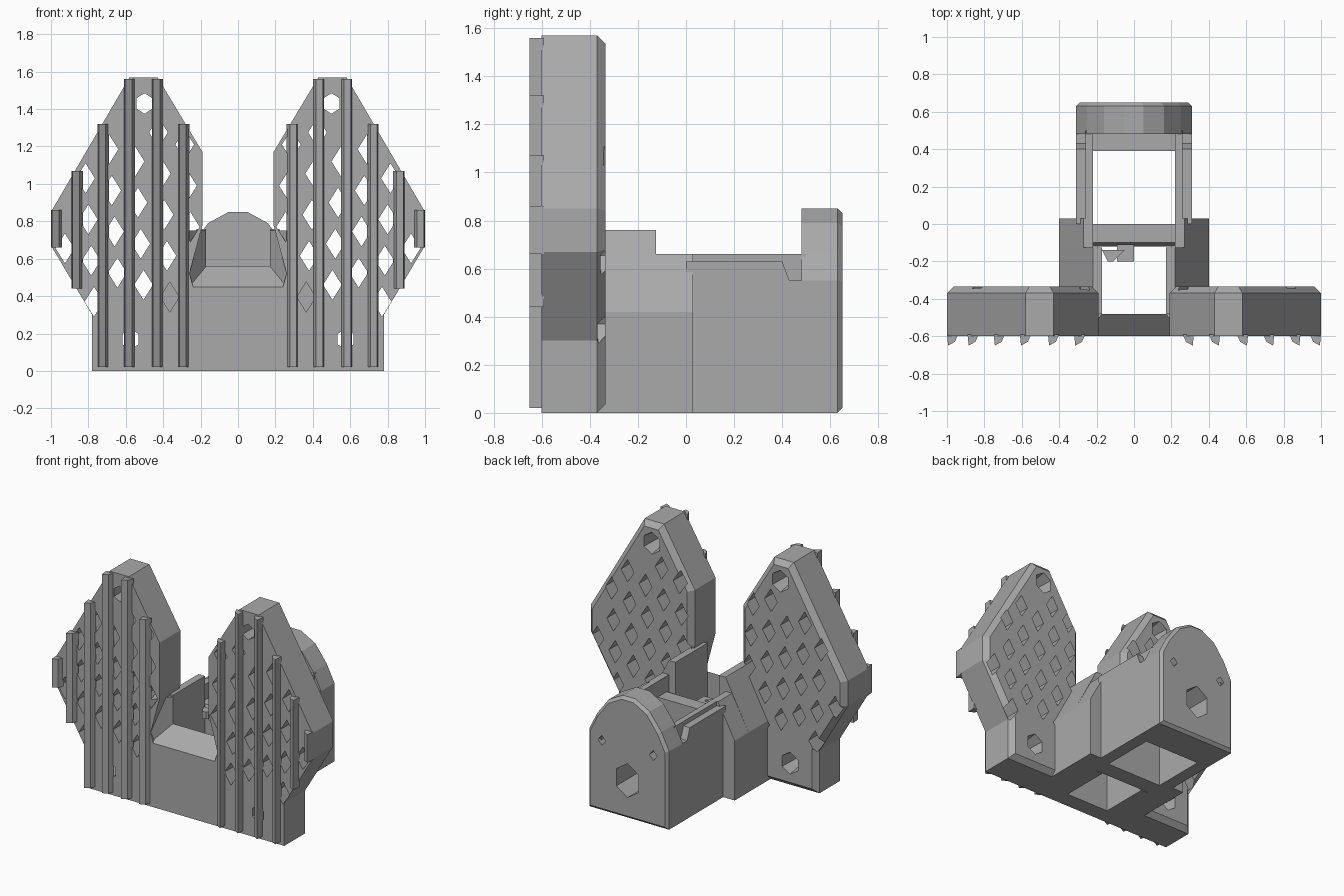
import bpy, bmesh, math
from mathutils import Vector

cube = bpy.data.objects.get("Cube")
if cube:
    bpy.data.objects.remove(cube)

grey = bpy.data.materials.new("plain_grey")
grey.use_nodes = True
COLOUR = (0.4, 0.4, 0.4, 1)
grey.diffuse_color = COLOUR
grey.node_tree.nodes["Principled BSDF"].inputs["Base Color"].default_value = COLOUR


def place(axis, u, v, w):
    return {"x": (w, u, v), "y": (u, w, v), "z": (u, v, w)}[axis]


def add_prism(bm, pts, axis, a, b, grow=1.0):
    """Extrude an outline from a to b; grow scales the far end."""
    cu = sum(p[0] for p in pts) / len(pts)
    cv = sum(p[1] for p in pts) / len(pts)
    near = [bm.verts.new(place(axis, u, v, a)) for u, v in pts]
    far = [bm.verts.new(place(axis, cu + (u - cu) * grow, cv + (v - cv) * grow, b)) for u, v in pts]
    bm.faces.new(near)
    cap = bm.faces.new(far)
    for i in range(len(pts)):
        j = (i + 1) % len(pts)
        bm.faces.new((near[i], near[j], far[j], far[i]))
    return cap


def finish(name, bm):
    bmesh.ops.recalc_face_normals(bm, faces=bm.faces)
    mesh = bpy.data.meshes.new(name)
    bm.to_mesh(mesh)
    bm.free()
    mesh.materials.append(grey)
    obj = bpy.data.objects.new(name, mesh)
    bpy.context.scene.collection.objects.link(obj)
    return obj


def prism(name, pts, axis, a, b, bevel=0.0):
    bm = bmesh.new()
    cap = add_prism(bm, pts, axis, a, b)
    if bevel:
        bmesh.ops.recalc_face_normals(bm, faces=bm.faces)
        bmesh.ops.bevel(bm, geom=list(cap.edges), offset=bevel, segments=1,
                        affect='EDGES', profile=0.5)
    return finish(name, bm)


def box(name, x0, x1, y0, y1, z0, z1):
    return prism(name, [(x0, y0), (x1, y0), (x1, y1), (x0, y1)], "z", z0, z1)


def ngon(u, v, ru, rv, n, turn=0.0):
    return [(u + ru * math.cos(turn + math.tau * i / n),
             v + rv * math.sin(turn + math.tau * i / n)) for i in range(n)]


def cut(obj, cutter):
    mod = obj.modifiers.new("cut", 'BOOLEAN')
    mod.operation, mod.solver, mod.object = 'DIFFERENCE', 'EXACT', cutter
    graph = bpy.context.evaluated_depsgraph_get()
    mesh = bpy.data.meshes.new_from_object(obj.evaluated_get(graph))
    obj.modifiers.clear()
    obj.data = mesh
    bpy.data.objects.remove(cutter)


def flip(pts, s):
    return [(s * u, v) for u, v in pts]


# Lattice of diamond holes inside the convex field of a wing
FIELD = [(0.22, 0.22), (0.78, 0.22), (1, 0.66), (1, 0.85),
         (0.58, 1.57), (0.43, 1.57), (0.19, 1.17), (0.19, 0.5)]
SCREWS = [(0.50, 1.43), (0.575, 0.17)]


def inside(x, z, margin):
    p = Vector((x, z))
    for i, a in enumerate(FIELD):
        a, b = Vector(a), Vector(FIELD[(i + 1) % len(FIELD)])
        d = (b - a).normalized()
        if d.x * (p.y - a.y) - d.y * (p.x - a.x) < margin:
            return False
    return all((p - Vector(s)).length > 0.16 for s in SCREWS)


holes = []
for i in range(-8, 9):
    for j in range(-8, 9):
        x, z = 0.55 + 0.125 * i + 0.14 * j, 1.12 - 0.155 * i + 0.065 * j
        if inside(x, z, 0.05):
            holes.append((x, z))

WING = [(0.24, 0), (0.78, 0), (0.78, 0.30), (1, 0.67), (1, 0.85), (0.58, 1.57),
        (0.43, 1.57), (0.19, 1.17), (0.19, 0.78), (0.26, 0.52), (0.24, 0.45)]
# Ridge centre, bottom and top
RIDGES = [(0.29, 0.02, 1.32), (0.43, 0.02, 1.56), (0.58, 0.02, 1.56),
          (0.72, 0.02, 1.32), (0.86, 0.44, 1.07), (0.97, 0.66, 0.86)]

for s, side in ((1, "left"), (-1, "right")):
    # Wing plate with diamond and screw holes
    wing = prism(side + "_wing", flip(WING, s), "y", -0.60, -0.335, 0.035)
    bm = bmesh.new()
    for x, z in holes:
        add_prism(bm, ngon(s * x, z, 0.05, 0.08, 4), "y", -0.7, -0.3)
    cut(wing, finish("diamond_cutter", bm))
    bm = bmesh.new()
    for x, z in SCREWS:
        add_prism(bm, ngon(s * x, z, 0.05, 0.055, 6, math.pi / 6), "y", -0.7, -0.3)
    cut(wing, finish("screw_cutter", bm))
    bm = bmesh.new()
    for x, z in SCREWS:
        add_prism(bm, ngon(s * x, z, 0.05, 0.055, 6, math.pi / 6), "y", -0.46, -0.32, 1.45)
    cut(wing, finish("countersink_cutter", bm))

    # Gripping ridges on the front
    for n, (x, z0, z1) in enumerate(RIDGES):
        prism(f"{side}_ridge_{n + 1}",
              flip([(x - 0.03, -0.59), (x + 0.03, -0.59), (x + 0.024, -0.65), (x - 0.012, -0.63)], s),
              "z", z0, z1)

    # Slanted jamb of the front opening
    prism(side + "_jamb", flip([(0.26, -0.6), (0.30, -0.47), (0.17, -0.47), (0.17, -0.48)], s),
          "z", 0, 0.75)

    # Neck, tall in front and lower behind, with sloping shoulders
    prism(side + "_neck_front",
          flip([(0.17, 0), (0.4, 0), (0.4, 0.42), (0.22, 0.76), (0.17, 0.76)], s), "y", -0.48, -0.125)
    prism(side + "_neck_rear",
          flip([(0.22, 0), (0.4, 0), (0.4, 0.42), (0.27, 0.66), (0.22, 0.66)], s), "y", -0.125, 0.03)

    # Side wall of the rear housing and its rail
    prism(side + "_housing_wall",
          [(0.0, 0), (0.63, 0.0), (0.63, 0.55), (0.43, 0.55), (0.40, 0.63), (0.0, 0.63)],
          "x", s * 0.22, s * 0.31)
    box(side + "_rail", s * 0.22, s * 0.26, -0.1, 0.5, 0.5, 0.66)

# Front wall with an inward sloping sill
prism("front_wall", [(-0.6, 0), (-0.48, 0), (-0.48, 0.56), (-0.6, 0.45)], "x", -0.27, 0.27)

# Crossbar between the two openings
prism("crossbar", [(-0.12, 0), (0, 0), (0, 0.55), (-0.10, 0.55), (-0.12, 0.5)], "x", -0.23, 0.23)

# Small broken clip behind the crossbar
prism("clip", [(-0.17, -0.14), (-0.05, -0.14), (-0.11, -0.20), (-0.14, -0.20)], "z", 0.50, 0.55)
box("clip_stub", -0.09, 0.0, -0.20, -0.11, 0.50, 0.54)

# Arched back plate with bearing hole and two pin holes
half = [(0.31, 0), (0.31, 0.55), (0.25, 0.67), (0.16, 0.79), (0.05, 0.85)]
arch = half + [(-x, z) for x, z in reversed(half)]
plate = prism("back_plate", arch, "y", 0.48, 0.65, 0.02)
ledge = box("back_ledge", -0.23, 0.23, 0.39, 0.49, 0, 0.4)
for obj in (plate, ledge):
    bm = bmesh.new()
    add_prism(bm, ngon(0, 0.27, 0.10, 0.12, 6, math.pi / 2), "y", 0.3, 0.7)
    cut(obj, finish("bearing_cutter", bm))
bm = bmesh.new()
for x in (-0.2, 0.2):
    add_prism(bm, ngon(x, 0.5, 0.03, 0.035, 4), "y", 0.56, 0.7)
cut(plate, finish("pin_cutter", bm))
